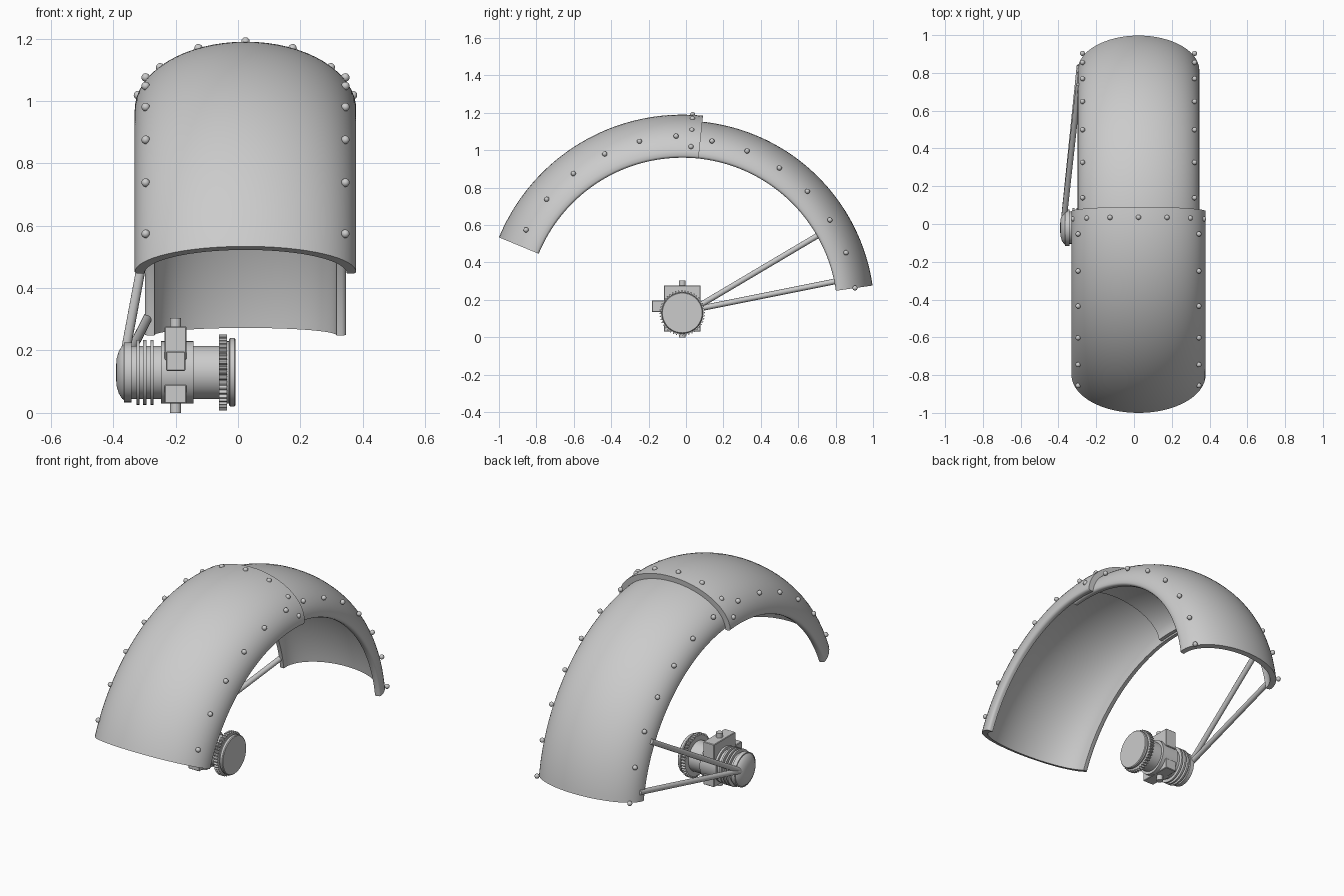
import bpy, bmesh, math
from mathutils import Vector

if "Cube" in bpy.data.objects:
    bpy.data.objects.remove(bpy.data.objects["Cube"])

grey = bpy.data.materials.new("plain grey")
grey.use_nodes = True
COLOUR = (0.6, 0.6, 0.6, 1)
grey.diffuse_color = COLOUR
grey.node_tree.nodes["Principled BSDF"].inputs["Base Color"].default_value = COLOUR

AXLE = Vector((0, -0.02, 0.13))   # wheel centre, shared by guards and hub
MID = 0.024                       # guard centre line in x


def finish(name, bm, angle=35):
    bmesh.ops.recalc_face_normals(bm, faces=bm.faces)
    mesh = bpy.data.meshes.new(name)
    bm.to_mesh(mesh)
    bm.free()
    mesh.materials.append(grey)
    ob = bpy.data.objects.new(name, mesh)
    bpy.context.collection.objects.link(ob)
    bpy.ops.object.select_all(action='DESELECT')
    ob.select_set(True)
    bpy.context.view_layer.objects.active = ob
    bpy.ops.object.shade_smooth_by_angle(angle=math.radians(angle))
    return ob


def polar(x, r, deg):
    a = math.radians(deg)
    return AXLE + Vector((x, r * math.cos(a), r * math.sin(a)))


def skin(bm, rings, closed):
    """Bridge successive closed rings; cap the ends unless the loop closes."""
    rows = [[bm.verts.new(p) for p in ring] for ring in rings]
    n = len(rows[0])
    for a, b in zip(rows, rows[1:] + rows[:1] if closed else rows[1:]):
        for i in range(n):
            j = (i + 1) % n
            bm.faces.new((a[i], a[j], b[j], b[i]))
    if not closed:
        bm.faces.new(rows[0])
        bm.faces.new(rows[-1])


def guard(name, half, r_top, start, end, thick=0.03, r_base=0.83, steps=56):
    """Half-elliptical shell swept round the axle."""
    lip = 0.012
    outer, inner = [], []
    n = 32
    for i in range(n + 1):
        t = math.pi * i / n
        c, s = math.cos(t), math.sin(t)
        outer.append((half * c, r_base + lip + (r_top - r_base - lip) * s))
        inner.append(((half - thick) * c, r_base + (r_top - thick - r_base) * s))
    # rounded lower rim on each side
    rim = [(half - 0.004, r_base + 0.004), (half - 0.013, r_base)]
    section = outer + [(-x, r) for x, r in rim] + inner[::-1] + rim[::-1]
    bm = bmesh.new()
    skin(bm, [[polar(MID + x, r, start + (end - start) * k / steps) for x, r in section]
              for k in range(steps + 1)], False)
    finish(name, bm, 40)


def rivets(name, points):
    bm = bmesh.new()
    for p in points:
        made = bmesh.ops.create_uvsphere(bm, u_segments=16, v_segments=10, radius=0.0135)
        bmesh.ops.translate(bm, verts=made["verts"], vec=p)
    finish(name, bm, 60)


def turned(name, profile, seg=48):
    """Solid of revolution about the axle from (x, radius) points."""
    bm = bmesh.new()
    skin(bm, [[polar(x, r, 360 * i / seg) for i in range(seg)] for x, r in profile], False)
    finish(name, bm, 30)


def box(name, lo, hi, bevel=0.003):
    bm = bmesh.new()
    bmesh.ops.create_cube(bm, size=1)
    lo, hi = Vector(lo), Vector(hi)
    for v in bm.verts:
        v.co = (lo + hi) / 2 + v.co * (hi - lo)
    bmesh.ops.bevel(bm, geom=bm.edges[:], offset=bevel, segments=1, affect='EDGES')
    finish(name, bm, 30)


def rod(name, a, b, radius, seg=20):
    bm = bmesh.new()
    a, b = Vector(a), Vector(b)
    bmesh.ops.create_cone(bm, cap_ends=True, segments=seg, radius1=radius,
                          radius2=radius, depth=(b - a).length)
    turn = (b - a).to_track_quat('Z', 'Y')
    for v in bm.verts:
        v.co = turn @ v.co + (a + b) / 2
    finish(name, bm, 40)


# Mudguard shells: the wider front one overlaps the rear one
guard("front_guard", 0.355, 1.06, 84, 157.6)
guard("rear_guard", 0.322, 1.028, 8.2, 96)

# Rivets along both edges and across the seam
rivets("front_rivets", [polar(MID + s * 0.32, 0.946, 92 + 12 * i)
                        for s in (-1, 1) for i in range(6)])
rivets("rear_rivets", [polar(MID + s * 0.297, 0.933, 8.2 + 12 * i)
                       for s in (-1, 1) for i in range(7)])
rivets("seam_rivets", [polar(MID + 0.357 * math.cos(math.radians(t)),
                             0.83 + 0.232 * math.sin(math.radians(t)), 87)
                       for t in (15, 40, 65, 90, 115, 140, 165)])

# Stays from hub to rear guard
rod("upper_stay", (-0.376, -0.02, 0.115), (-0.292, 0.74, 0.565), 0.015)
rod("lower_stay", (-0.376, -0.02, 0.135), (-0.288, 0.84, 0.307), 0.015)

# Hub body with domed end cap
turned("hub_cap", [(-0.391, 0.02), (-0.389, 0.045), (-0.382, 0.068), (-0.372, 0.084),
                   (-0.365, 0.09), (-0.365, 0.096), (-0.341, 0.096)])
turned("hub_tube", [(-0.345, 0.085), (-0.04, 0.085)])
for i, x in enumerate((-0.325, -0.304, -0.281)):
    turned(f"hub_fin_{i + 1}", [(x, 0.104), (x + 0.01, 0.104)])
turned("hub_collar", [(-0.247, 0.1), (-0.143, 0.1)])

# Knurled ring and end disc
teeth = 44
bm = bmesh.new()
skin(bm, [[polar(x, 0.122 if i % 4 < 2 else 0.112, 90 * i / teeth)
           for i in range(teeth * 4)] for x in (-0.061, -0.036)], False)
finish("knurled_ring", bm, 20)
turned("ring_spacer", [(-0.037, 0.1), (-0.028, 0.1)])
turned("end_disc", [(-0.029, 0.106), (-0.025, 0.11), (-0.012, 0.11), (-0.008, 0.106)])

# Blocks clamped around the hub
for name, s in (("top", 1), ("bottom", -1)):
    z = [AXLE.z + s * d for d in (0.04, 0.147 if s > 0 else 0.1, 0.174 if s > 0 else 0.13)]
    box(name + "_block", (-0.235, -0.118, min(z[:2])), (-0.165, 0.078, max(z[:2])))
    rod(name + "_stud", (-0.2, -0.02, z[1]), (-0.2, -0.02, z[2]), 0.018)
box("front_block", (-0.231, -0.183, 0.135), (-0.169, -0.08, 0.197))
